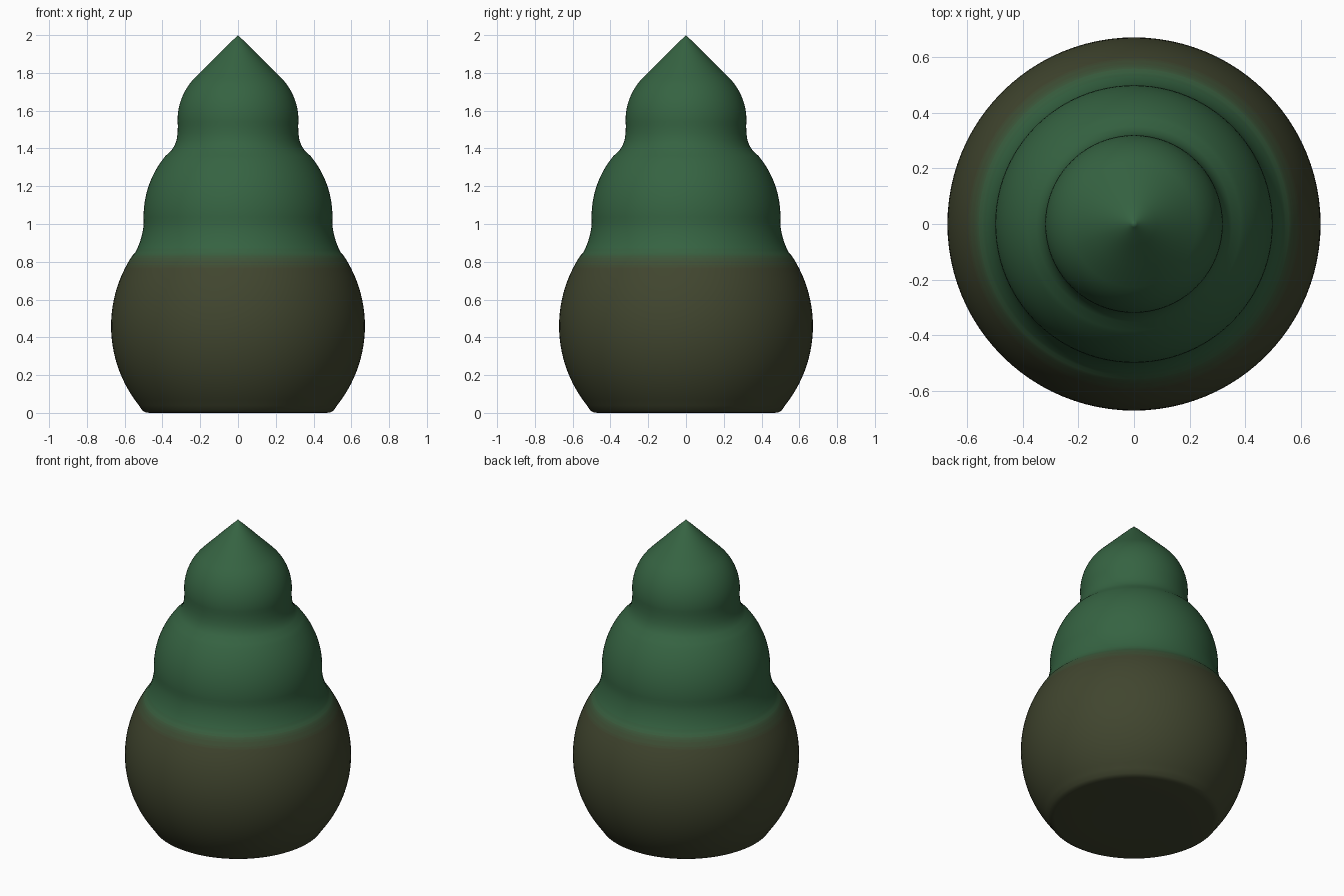
import bpy, bmesh, math

if "Cube" in bpy.data.objects:
    bpy.data.objects.remove(bpy.data.objects["Cube"])

SEGMENTS = 96
BROWN = (0.052, 0.060, 0.028)
GREEN = (0.036, 0.125, 0.054)
BLEND_LOW, BLEND_HIGH, STEPS = 0.77, 0.87, 8


def arc(radius, cz, z0, z1, n):
    """Points on a sphere outline between two heights."""
    a0, a1 = math.asin((z0 - cz) / radius), math.asin((z1 - cz) / radius)
    angles = [a0 + (a1 - a0) * i / n for i in range(n + 1)]
    return [(radius * math.cos(a), cz + radius * math.sin(a)) for a in angles]


# Profile: three stacked bulbs with soft necks and a conical tip
profile = [(0.0, 0.0), (0.25, 0.0), (0.47, 0.0), (0.49, 0.003), (0.507, 0.013)]
profile += arc(0.672, 0.46, 0.04, 0.76, 22)
profile += [(0.672 * math.sqrt(1 - ((z - 0.46) / 0.672) ** 2), z)
            for z in [0.77 + 0.0125 * i for i in range(6)]]
profile += [(0.547, 0.845), (0.54, 0.8575), (0.533, 0.87), (0.519, 0.905), (0.509, 0.94), (0.502, 0.975)]
profile += arc(0.50, 1.04, 1.01, 1.36, 14)
profile += [(0.352, 1.39), (0.336, 1.415), (0.325, 1.445), (0.32, 1.48)]
profile += arc(0.32, 1.55, 1.52, 1.776, 12)
profile += [(0.15, 1.852), (0.08, 1.922), (0.025, 1.976), (0.012, 1.986), (0.0, 1.99 + 0.01)]

# Lathe the profile
bm = bmesh.new()
rings = []
for r, z in profile:
    if r == 0:
        rings.append([bm.verts.new((0, 0, z))] * SEGMENTS)
    else:
        rings.append([bm.verts.new((r * math.cos(2 * math.pi * i / SEGMENTS),
                                    r * math.sin(2 * math.pi * i / SEGMENTS), z))
                      for i in range(SEGMENTS)])
for low, high in zip(rings, rings[1:]):
    for i in range(SEGMENTS):
        j = (i + 1) % SEGMENTS
        face = bm.faces.new(list(dict.fromkeys((low[i], low[j], high[j], high[i]))))
        # Colour band from height: brown base fading into green
        t = (face.calc_center_median().z - BLEND_LOW) / (BLEND_HIGH - BLEND_LOW)
        face.material_index = max(0, min(STEPS, round(t * STEPS)))
        face.smooth = True
bmesh.ops.recalc_face_normals(bm, faces=bm.faces)

mesh = bpy.data.meshes.new("stacked_bulb_body")
bm.to_mesh(mesh)
bm.free()
for k in range(STEPS + 1):
    mat = bpy.data.materials.new(f"brown_to_green_{k}")
    mat.diffuse_color = [b + (g - b) * k / STEPS for b, g in zip(BROWN, GREEN)] + [1]
    mat.use_nodes = True
    mat.node_tree.nodes["Principled BSDF"].inputs["Base Color"].default_value = mat.diffuse_color
    mesh.materials.append(mat)

body = bpy.data.objects.new("stacked_bulb_body", mesh)
bpy.context.collection.objects.link(body)
bpy.context.view_layer.objects.active = body
body.select_set(True)
bpy.ops.object.shade_smooth_by_angle(angle=math.radians(60))
